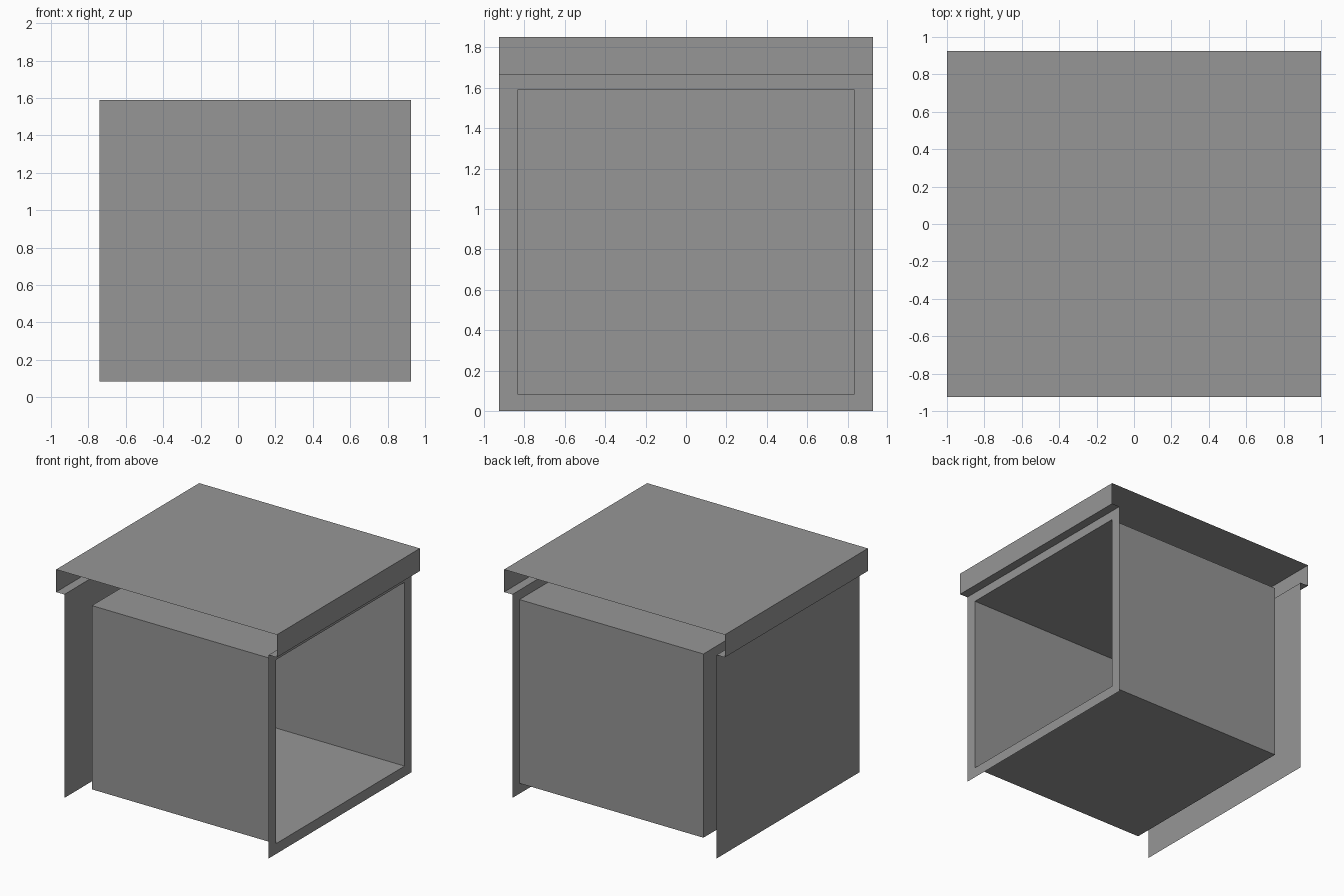
import bpy, bmesh

cube = bpy.data.objects.get("Cube")
if cube:
    bpy.data.objects.remove(cube, do_unlink=True)

grey = bpy.data.materials.new("plain_grey")
grey.use_nodes = True
colour = (0.305, 0.305, 0.305, 1)
grey.diffuse_color = colour
grey.node_tree.nodes["Principled BSDF"].inputs["Base Color"].default_value = colour

HALF_X, WALL_X, HALF_Y = 1.0, 0.926, 0.926
EAVE, TOP = 1.667, 1.852
OPEN_Y, OPEN_LOW, OPEN_HIGH = 0.833, 0.085, 1.59
BOX_LEFT = -0.741


def finish(name, bm):
    mesh = bpy.data.meshes.new(name)
    bm.to_mesh(mesh)
    bm.free()
    mesh.materials.append(grey)
    obj = bpy.data.objects.new(name, mesh)
    bpy.context.collection.objects.link(obj)
    return obj


def sheet(name, profile):
    """Thin sheet: an (x, z) profile drawn out along y."""
    bm = bmesh.new()
    rows = [[bm.verts.new((x, y, z)) for x, z in profile] for y in (-HALF_Y, HALF_Y)]
    for i in range(len(profile) - 1):
        bm.faces.new((rows[0][i], rows[0][i + 1], rows[1][i + 1], rows[1][i]))
    return finish(name, bm)


# Roof with folded lips on both sides
sheet("roof", [(WALL_X, EAVE), (HALF_X, EAVE), (HALF_X, TOP),
               (-HALF_X, TOP), (-HALF_X, EAVE), (-WALL_X, EAVE)])

# Solid panel on one side
sheet("side_panel", [(-WALL_X, EAVE), (-WALL_X, 0)])

# Panel with a rectangular opening on the other side
bm = bmesh.new()
corners = [(-1, 0), (1, 0), (1, 1), (-1, 1)]
outer = [bm.verts.new((WALL_X, s * HALF_Y, EAVE * t)) for s, t in corners]
inner = [bm.verts.new((WALL_X, s * OPEN_Y, OPEN_HIGH if t else OPEN_LOW)) for s, t in corners]
for i in range(4):
    j = (i + 1) % 4
    bm.faces.new((outer[i], outer[j], inner[j], inner[i]))
finish("opening_frame", bm)

# Inner box, open towards the frame
bm = bmesh.new()
bmesh.ops.create_cube(bm, size=1)
bmesh.ops.scale(bm, verts=bm.verts, vec=(WALL_X - BOX_LEFT, 2 * OPEN_Y, OPEN_HIGH - OPEN_LOW))
bmesh.ops.translate(bm, verts=bm.verts,
                    vec=((WALL_X + BOX_LEFT) / 2, 0, (OPEN_HIGH + OPEN_LOW) / 2))
bm.normal_update()
bmesh.ops.delete(bm, geom=[f for f in bm.faces if f.normal.x > 0.9], context='FACES')
finish("inner_box", bm)
